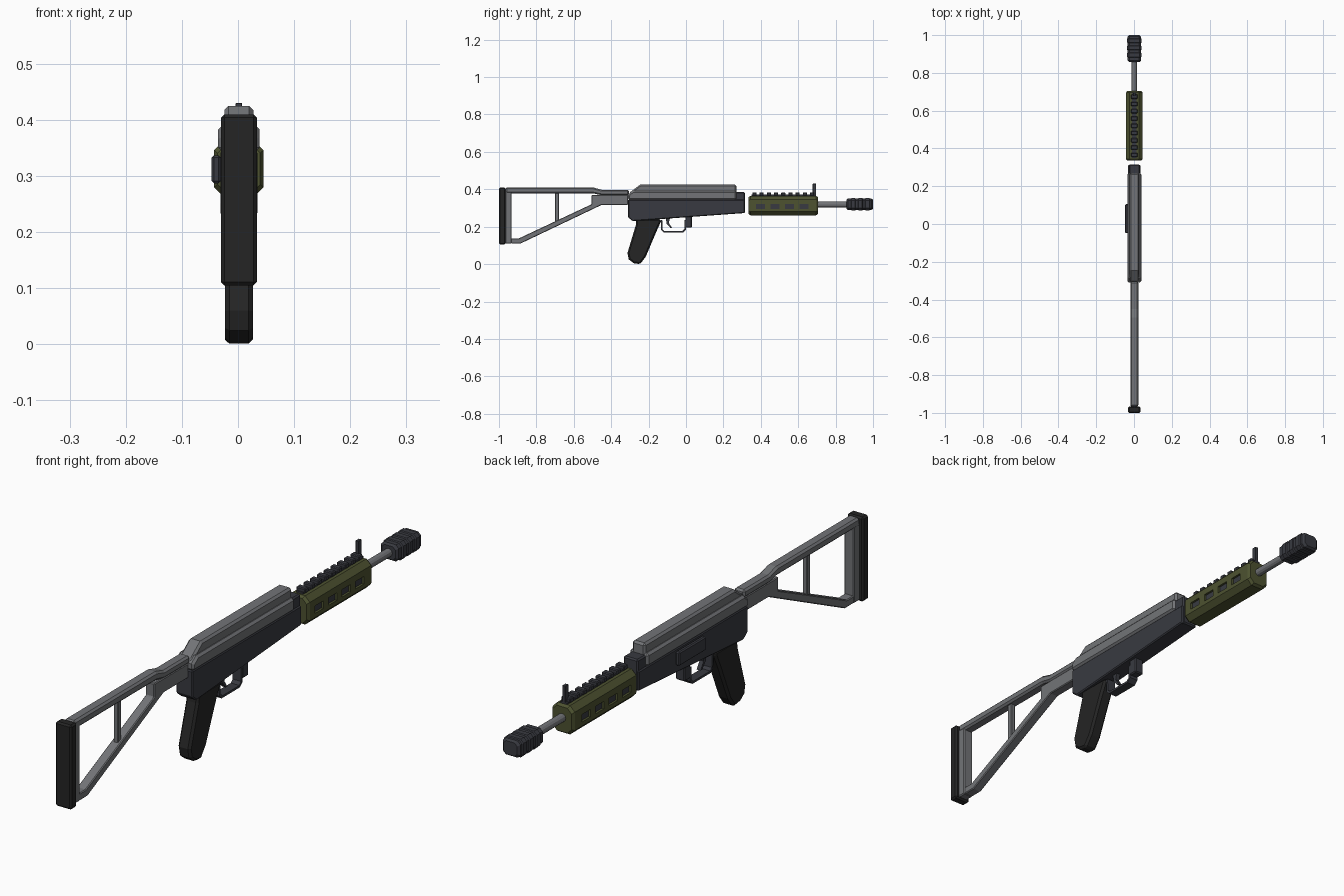
import bpy, bmesh, math
from mathutils import Vector

CX = 0.0015  # body centreline (side panel makes it slightly asymmetric)


def material(name, r, g, b):
    m = bpy.data.materials.new(name)
    m.diffuse_color = (r, g, b, 1)
    return m


STEEL = material("steel_grey", 0.17, 0.175, 0.185)
DARK = material("dark_metal", 0.04, 0.042, 0.052)
BLACK = material("black_rubber", 0.018, 0.018, 0.018)
OLIVE = material("olive", 0.075, 0.085, 0.03)


def finish(name, bm, mat, bevel=0):
    bmesh.ops.recalc_face_normals(bm, faces=bm.faces)
    me = bpy.data.meshes.new(name)
    bm.to_mesh(me)
    bm.free()
    ob = bpy.data.objects.new(name, me)
    bpy.context.collection.objects.link(ob)
    me.materials.append(mat)
    if bevel:
        mod = ob.modifiers.new("bevel", 'BEVEL')
        mod.width, mod.segments = bevel, 1
        mod.limit_method, mod.angle_limit = 'ANGLE', math.radians(50)
    return ob


def profile(name, pts, hw, mat, bevel=0.004, x=0.0):
    """Side (y, z) outline extruded to half width hw."""
    bm = bmesh.new()
    f = bm.faces.new([bm.verts.new((CX + x - hw, y, z)) for y, z in pts])
    r = bmesh.ops.extrude_face_region(bm, geom=[f])
    verts = [v for v in r["geom"] if isinstance(v, bmesh.types.BMVert)]
    bmesh.ops.translate(bm, verts=verts, vec=(2 * hw, 0, 0))
    return finish(name, bm, mat, bevel)


def box(name, y0, y1, z0, z1, hw, mat, bevel=0.004, x=0.0):
    return profile(name, [(y0, z0), (y1, z0), (y1, z1), (y0, z1)], hw, mat, bevel, x)


def loft(name, sections, zc, mat):
    """Chamfered rectangles (y, half width, half height, chamfer) skinned along y."""
    bm = bmesh.new()
    rings = []
    for y, w, h, c in sections:
        ring = [(w, h - c), (w - c, h), (c - w, h), (-w, h - c),
                (-w, c - h), (c - w, -h), (w - c, -h), (w, c - h)]
        rings.append([bm.verts.new((CX + x, y, zc + z)) for x, z in ring])
    for a, b in zip(rings, rings[1:]):
        for i in range(8):
            j = (i + 1) % 8
            bm.faces.new((a[i], a[j], b[j], b[i]))
    bm.faces.new(rings[0])
    bm.faces.new(rings[-1])
    return finish(name, bm, mat)


# Skeleton stock
box("butt_pad", -1.0, -0.965, 0.105, 0.41, 0.032, BLACK, 0.006)
profile("stock_top_tube", [(-0.965, 0.41), (-0.495, 0.41), (-0.45, 0.397), (-0.305, 0.397),
                           (-0.305, 0.368), (-0.45, 0.368), (-0.495, 0.378), (-0.965, 0.378)],
        0.021, STEEL, 0.007)
profile("stock_lower_arm", [(-0.31, 0.37), (-0.505, 0.37), (-0.505, 0.32), (-0.895, 0.137),
                            (-0.935, 0.137), (-0.935, 0.11), (-0.885, 0.11),
                            (-0.45, 0.317), (-0.31, 0.317)], 0.018, STEEL, 0.003)
box("stock_rear_post", -0.967, -0.932, 0.11, 0.39, 0.02, STEEL)
box("stock_strut", -0.7, -0.68, 0.222, 0.385, 0.009, STEEL, 0.002)

# Receiver, front block and top cover
profile("receiver", [(-0.31, 0.345), (-0.31, 0.25), (-0.285, 0.23), (0.313, 0.273),
                     (0.313, 0.345)], 0.033, DARK)
box("front_block", 0.25, 0.315, 0.272, 0.385, 0.029, DARK, 0.005)
profile("cover_base", [(-0.31, 0.343), (0.27, 0.343), (0.27, 0.391), (-0.285, 0.391),
                       (-0.31, 0.37)], 0.037, STEEL, 0.008)
profile("cover_ridge", [(-0.305, 0.365), (0.27, 0.365), (0.27, 0.425), (-0.245, 0.425),
                        (-0.305, 0.38)], 0.026, STEEL, 0.009)
box("left_side_panel", -0.048, 0.105, 0.287, 0.337, 0.008, DARK, 0.004, x=-0.0405)

# Grip, trigger and guard
profile("grip", [(-0.265, 0.24), (-0.268, 0.21), (-0.313, 0.06), (-0.306, 0.025),
                 (-0.28, 0.005), (-0.245, 0.0), (-0.215, 0.04), (-0.16, 0.17),
                 (-0.135, 0.225), (-0.135, 0.24)], 0.025, BLACK, 0.008)
profile("trigger_guard", [(-0.135, 0.235), (-0.133, 0.183), (-0.12, 0.17), (-0.015, 0.17),
                          (0.0, 0.185), (0.0, 0.235), (-0.008, 0.235), (-0.008, 0.188),
                          (-0.019, 0.178), (-0.116, 0.178), (-0.125, 0.187),
                          (-0.127, 0.235)], 0.017, DARK, 0)
profile("trigger", [(-0.108, 0.25), (-0.085, 0.25), (-0.092, 0.22), (-0.074, 0.193),
                    (-0.083, 0.193), (-0.104, 0.217)], 0.008, DARK, 0)
box("magazine_catch", -0.003, 0.032, 0.195, 0.26, 0.018, DARK)

# Handguard with side slots and a dark liner
guard = loft("handguard", [(0.335, 0.038, 0.045, 0.017), (0.345, 0.044, 0.052, 0.019),
                           (0.695, 0.044, 0.052, 0.019), (0.705, 0.038, 0.045, 0.017)],
             0.313, OLIVE)
for y in (0.398, 0.475, 0.553, 0.63):
    cutter = box("slot_cutter", y - 0.024, y + 0.024, 0.295, 0.322, 0.1, DARK, 0)
    cutter.hide_render = True
    mod = guard.modifiers.new("slot", 'BOOLEAN')
    mod.operation, mod.object, mod.solver = 'DIFFERENCE', cutter, 'EXACT'
    bpy.context.view_layer.objects.active = guard
    bpy.ops.object.modifier_apply(modifier=mod.name)
    bpy.data.objects.remove(cutter)
box("handguard_liner", 0.36, 0.68, 0.285, 0.335, 0.036, DARK, 0)

# Top rail and front sight
box("rail_base", 0.35, 0.695, 0.36, 0.371, 0.013, DARK, 0)
for i in range(9):
    y = 0.355 + i * 0.0385
    box(f"rail_tooth_{i + 1}", y, y + 0.022, 0.366, 0.384, 0.018, DARK, 0.003)
box("front_sight", 0.677, 0.695, 0.37, 0.43, 0.006, DARK, 0.001)

# Barrel and ribbed muzzle device
bm = bmesh.new()
bmesh.ops.create_cone(bm, cap_ends=True, segments=12, radius1=0.015, radius2=0.015, depth=0.19)
for v in bm.verts:
    v.co = Vector((CX + v.co.x, 0.785 + v.co.z, 0.319 + v.co.y))
finish("barrel", bm, STEEL)
sections = [(0.857, 0.027, 0.024, 0.01), (0.865, 0.035, 0.03, 0.011)]
for y in (0.882, 0.92, 0.958):
    sections += [(y, 0.035, 0.03, 0.011), (y + 0.003, 0.039, 0.033, 0.012),
                 (y + 0.022, 0.039, 0.033, 0.012), (y + 0.025, 0.035, 0.03, 0.011)]
sections += [(0.992, 0.035, 0.03, 0.011), (1.0, 0.027, 0.024, 0.01)]
loft("muzzle_device", sections, 0.32, DARK)
